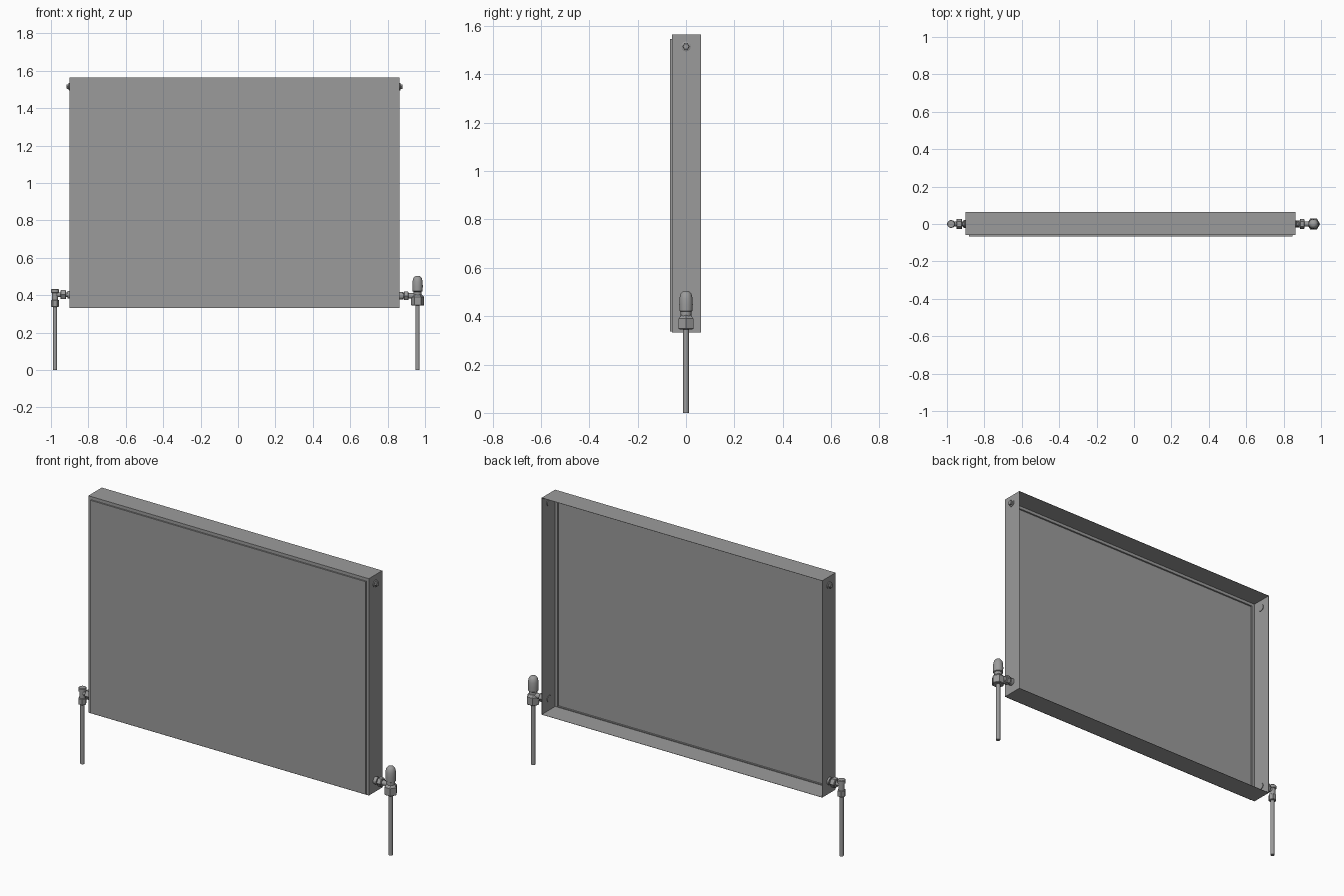
import bpy, bmesh, math
from mathutils import Matrix, Vector

cube = bpy.data.objects.get("Cube")
if cube:
    bpy.data.objects.remove(cube)

grey = bpy.data.materials.new("painted grey")
grey.use_nodes = True
grey.diffuse_color = (0.33, 0.33, 0.33, 1)
grey.node_tree.nodes["Principled BSDF"].inputs["Base Color"].default_value = grey.diffuse_color


def add_object(name, bm, smooth=False):
    bmesh.ops.recalc_face_normals(bm, faces=bm.faces)
    mesh = bpy.data.meshes.new(name)
    bm.to_mesh(mesh)
    bm.free()
    mesh.materials.append(grey)
    obj = bpy.data.objects.new(name, mesh)
    bpy.context.collection.objects.link(obj)
    if smooth:
        bpy.ops.object.select_all(action="DESELECT")
        obj.select_set(True)
        bpy.context.view_layer.objects.active = obj
        bpy.ops.object.shade_smooth_by_angle(angle=math.radians(35))
    return obj


def turned(name, profile, origin, axis=(0, 0, 1), sides=24, turn=0.0):
    """Closed solid from (radius, distance) rings along an axis; few sides give a nut."""
    bm = bmesh.new()
    rings = []
    place = Matrix.Translation(origin) @ Vector(axis).to_track_quat("Z", "Y").to_matrix().to_4x4()
    for radius, dist in profile:
        ring = []
        for i in range(sides):
            a = turn + math.tau * i / sides
            ring.append(bm.verts.new(place @ Vector((radius * math.cos(a), radius * math.sin(a), dist))))
        rings.append(ring)
    for low, high in zip(rings, rings[1:]):
        for i in range(sides):
            j = (i + 1) % sides
            bm.faces.new((low[i], low[j], high[j], high[i]))
    bm.faces.new(rings[0])
    bm.faces.new(rings[-1])
    return add_object(name, bm, smooth=sides > 8)


# Casing: open-backed tray whose front is pressed forward
LEFT, RIGHT, BOTTOM, TOP = -0.9, 0.863, 0.332, 1.564
FRONT, BACK, FACE = -0.058, 0.063, -0.066


def loop(bm, x0, x1, z0, z1, y):
    return [bm.verts.new(p) for p in ((x0, y, z0), (x1, y, z0), (x1, y, z1), (x0, y, z1))]


bm = bmesh.new()
outer = (LEFT, RIGHT, BOTTOM, TOP)
inner = (LEFT + 0.018, RIGHT - 0.016, BOTTOM + 0.005, TOP - 0.018)
loops = [loop(bm, *outer, BACK), loop(bm, *outer, FRONT),
         loop(bm, *inner, FRONT), loop(bm, *inner, FACE)]
for a, b in zip(loops, loops[1:]):
    for i in range(4):
        j = (i + 1) % 4
        bm.faces.new((a[i], a[j], b[j], b[i]))
bm.faces.new(loops[-1])
casing = add_object("radiator_casing", bm)
sheet = casing.modifiers.new("sheet thickness", "SOLIDIFY")
sheet.thickness = 0.002
sheet.offset = -1

# Top plugs, and round bosses inside every corner
for side, wall, tag in ((-1, LEFT, "right"), (1, RIGHT, "left")):
    out = (side, 0, 0)
    turned(f"{tag}_plug_collar", [(0.02, -0.005), (0.02, 0.004), (0.017, 0.006)], (wall, 0, 1.515), out)
    turned(f"{tag}_plug_nut", [(0.015, 0.004), (0.015, 0.013), (0.012, 0.016)], (wall, 0, 1.515), out, 6)
    turned(f"{tag}_lower_boss", [(0.018, -0.005), (0.018, 0.002)], (wall, 0, 0.4), out)

# Supply pipes
for x, tag in ((-0.978, "right"), (0.96, "left")):
    turned(f"{tag}_pipe", [(0.0115, 0), (0.0115, 0.36)], (x, 0, 0))

# Lockshield valve on the right
turned("lockshield_nut", [(0.018, 0), (0.022, 0.003), (0.022, 0.034), (0.018, 0.037)], (-0.978, 0, 0.338), sides=6)
turned("lockshield_body", [(0.016, 0), (0.016, 0.04), (0.021, 0.042), (0.021, 0.058), (0.018, 0.061)],
       (-0.978, 0, 0.372))
turned("lockshield_tail", [(0.013, 0), (0.013, 0.081)], (-0.978, 0, 0.403), (1, 0, 0))
turned("lockshield_union_nut", [(0.024, 0), (0.028, 0.003), (0.028, 0.027), (0.024, 0.03)],
       (-0.949, 0, 0.403), (1, 0, 0), 6)
turned("lockshield_wall_collar", [(0.021, 0), (0.021, 0.012)], (-0.911, 0, 0.403), (1, 0, 0))

# Thermostatic valve on the left
turned("thermostat_nut", [(0.031, 0), (0.035, 0.003), (0.035, 0.045), (0.022, 0.06)], (0.96, 0, 0.345), sides=6)
turned("thermostat_neck", [(0.022, 0), (0.022, 0.04)], (0.96, 0, 0.385))
turned("thermostat_head", [(0.021, 0), (0.027, 0.004), (0.028, 0.03), (0.027, 0.055), (0.023, 0.073),
                           (0.016, 0.082), (0.007, 0.086)], (0.96, 0, 0.418))
turned("thermostat_tail", [(0.014, 0), (0.014, 0.1)], (0.96, 0, 0.397), (-1, 0, 0))
turned("thermostat_union_nut", [(0.022, 0), (0.026, 0.003), (0.026, 0.023), (0.022, 0.026)],
       (0.912, 0, 0.397), (-1, 0, 0), 6)
turned("thermostat_wall_collar", [(0.02, 0), (0.02, 0.02)], (0.882, 0, 0.397), (-1, 0, 0))
